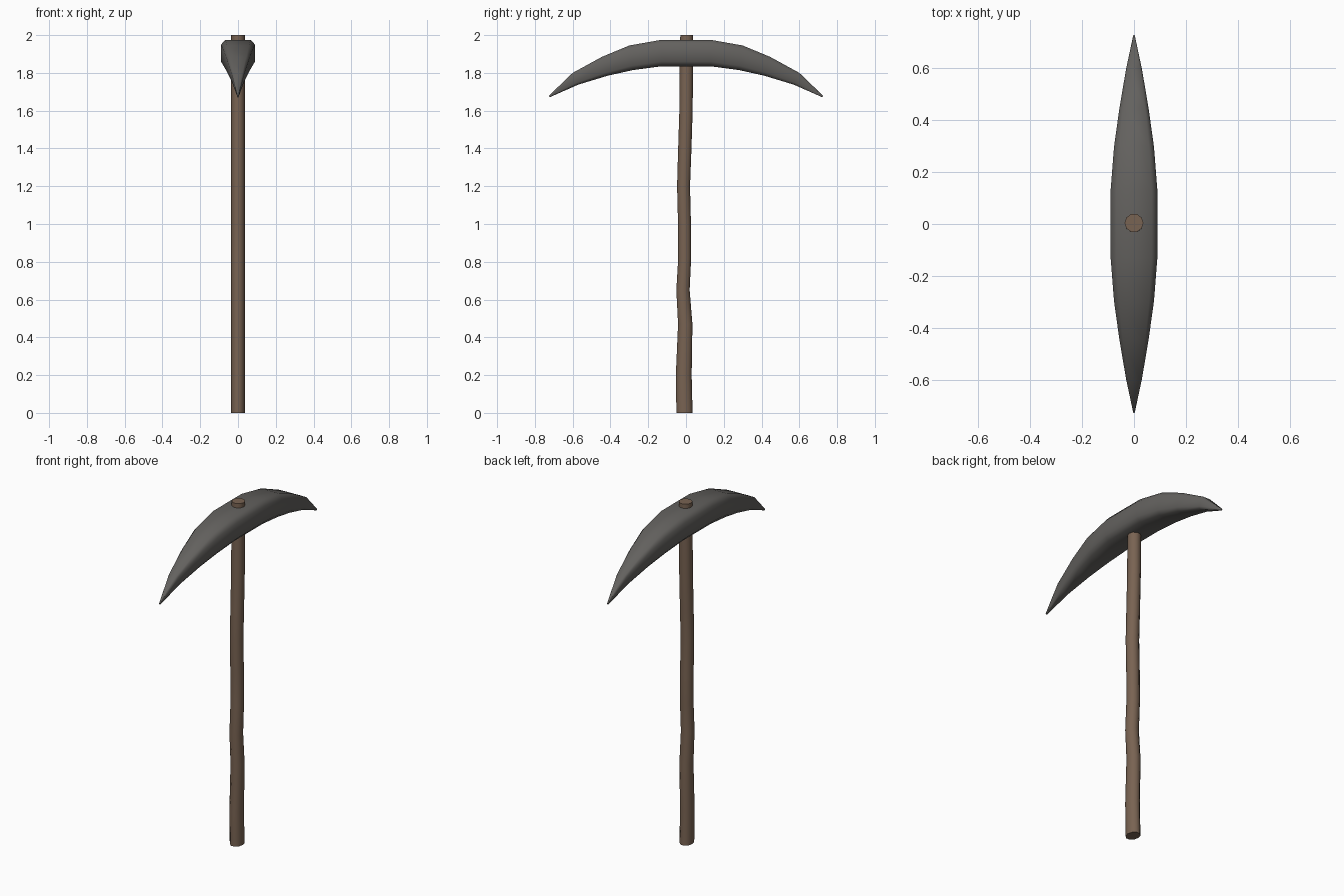
import bpy, bmesh, math

if "Cube" in bpy.data.objects:
    bpy.data.objects.remove(bpy.data.objects["Cube"])


def loft(name, rings, color, smooth_angle):
    """Skin a list of equal-sized point rings, cap both ends, and shade."""
    bm = bmesh.new()
    loops = [[bm.verts.new(p) for p in ring] for ring in rings]
    n = len(loops[0])
    for a, b in zip(loops, loops[1:]):
        for i in range(n):
            j = (i + 1) % n
            bm.faces.new((a[i], a[j], b[j], b[i]))
    bm.faces.new(loops[0])
    bm.faces.new(loops[-1])
    bmesh.ops.recalc_face_normals(bm, faces=bm.faces)
    mesh = bpy.data.meshes.new(name)
    bm.to_mesh(mesh)
    bm.free()
    obj = bpy.data.objects.new(name, mesh)
    bpy.context.collection.objects.link(obj)
    mat = bpy.data.materials.new(name + "_material")
    mat.diffuse_color = color
    mat.use_nodes = True
    mat.node_tree.nodes["Principled BSDF"].inputs["Base Color"].default_value = mat.diffuse_color
    mesh.materials.append(mat)
    bpy.context.view_layer.objects.active = obj
    obj.select_set(True)
    bpy.ops.object.shade_smooth_by_angle(angle=math.radians(smooth_angle))
    obj.select_set(False)
    return obj


# Handle: slightly crooked wooden shaft (z, centre y, half depth)
shaft = [(0, -0.008, 0.045), (0.2, -0.012, 0.044), (0.47, -0.004, 0.040),
         (0.65, -0.016, 0.037), (0.82, -0.007, 0.036), (1.0, -0.008, 0.036),
         (1.2, -0.013, 0.036), (1.38, -0.007, 0.037), (1.6, 0.0, 0.037),
         (1.85, 0.002, 0.037), (2.0, 0.004, 0.036)]
SIDES = 10
handle_rings = []
for z, cy, ry in shaft:
    angles = [2 * math.pi * i / SIDES for i in range(SIDES)]
    handle_rings.append([(0.036 * math.cos(a), cy + ry * math.sin(a), z) for a in angles])
loft("handle", handle_rings, (0.19, 0.125, 0.085, 1), 50)

# Pick head: curved double point (top y, top z, bottom y, bottom z, half width)
half = [(0.13, 1.975, 0.13, 1.835, 0.09), (0.30, 1.945, 0.28, 1.815, 0.077),
        (0.445, 1.885, 0.415, 1.785, 0.057), (0.60, 1.80, 0.57, 1.738, 0.031),
        (0.727, 1.678, 0.722, 1.671, 0.003)]
# Chamfered cross-section (fraction of half width, fraction up from the bottom)
profile = [(0.75, 0), (1, 0.18), (1, 0.82), (0.75, 1),
           (-0.75, 1), (-1, 0.82), (-1, 0.18), (-0.75, 0)]


def head_ring(section, side):
    ty, tz, by, bz, w = section
    return [(u * w, side * (by + (ty - by) * v), bz + (tz - bz) * v) for u, v in profile]


head_rings = [head_ring(s, -1) for s in reversed(half)] + [head_ring(s, 1) for s in half]
loft("pick_head", head_rings, (0.125, 0.12, 0.113, 1), 60)
